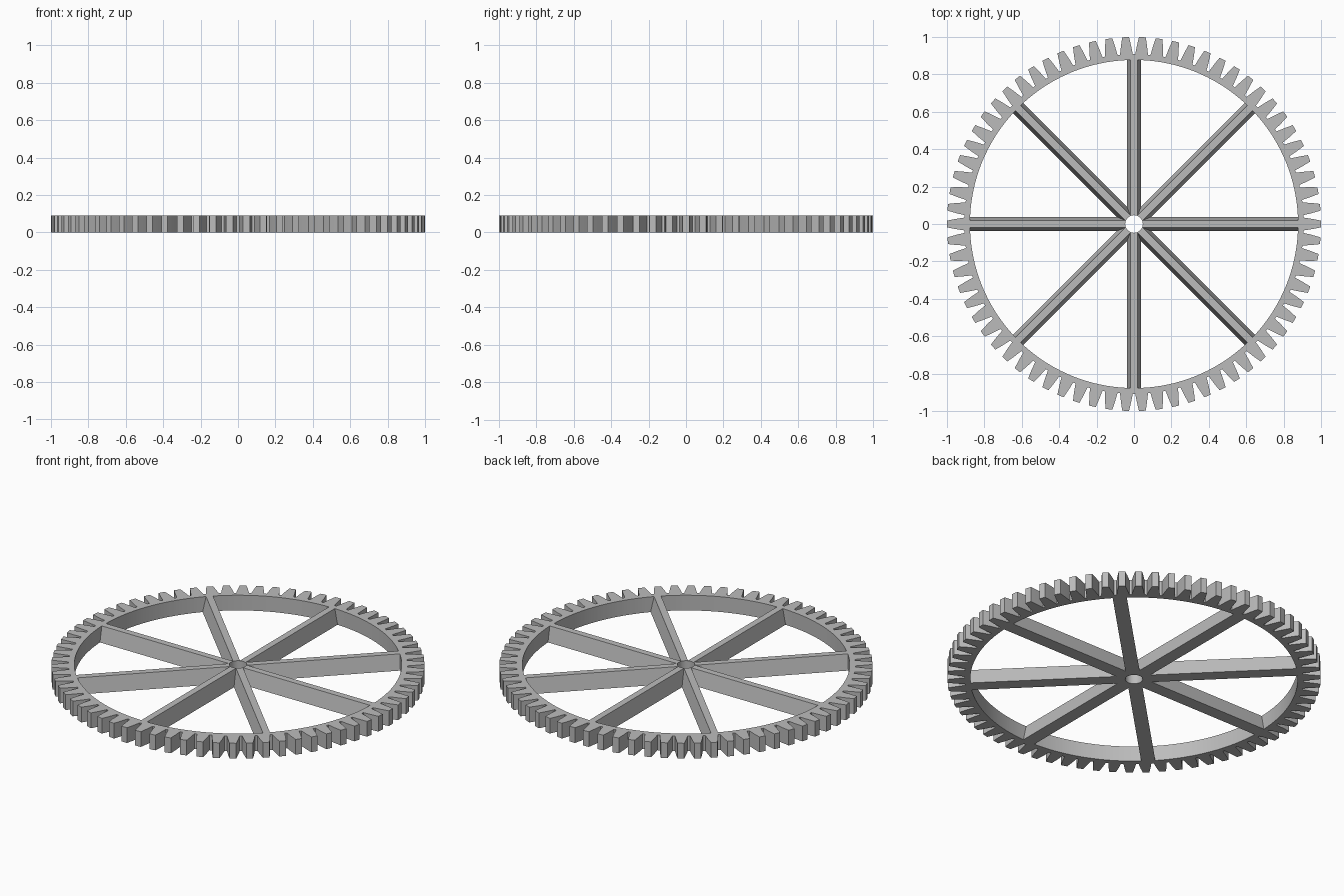
import bpy, bmesh
from math import sin, cos, pi, radians
from mathutils import Matrix

TEETH = 70
HEIGHT = 0.09
INNER = 0.877
HOLE = 0.047

cube = bpy.data.objects.get("Cube")
if cube:
    bpy.data.objects.remove(cube, do_unlink=True)

grey = bpy.data.materials.new("plain grey")
grey.use_nodes = True
colour = (0.5, 0.5, 0.5, 1)
grey.diffuse_color = colour
grey.node_tree.nodes["Principled BSDF"].inputs["Base Color"].default_value = colour


def finish(name, bm):
    bmesh.ops.recalc_face_normals(bm, faces=bm.faces)
    mesh = bpy.data.meshes.new(name)
    bm.to_mesh(mesh)
    bm.free()
    mesh.materials.append(grey)
    obj = bpy.data.objects.new(name, mesh)
    bpy.context.collection.objects.link(obj)
    return obj


def smooth(obj):
    bpy.ops.object.select_all(action="DESELECT")
    obj.select_set(True)
    bpy.context.view_layer.objects.active = obj
    bpy.ops.object.shade_smooth_by_angle(angle=radians(15))


# Toothed rim: half a tooth as (radius, half width), mirrored and repeated
half_tooth = [(0.908, 0.034), (0.955, 0.027), (1.0, 0.018)]
tooth = [(r, -w / r) for r, w in half_tooth] + [(r, w / r) for r, w in reversed(half_tooth)]
outline = [(r, a + 2 * pi * i / TEETH) for i in range(TEETH) for r, a in tooth]

bm = bmesh.new()
rings = []
for z in (0, HEIGHT):
    rings.append([bm.verts.new((r * cos(a), r * sin(a), z)) for r, a in outline])
    rings.append([bm.verts.new((INNER * cos(a), INNER * sin(a), z)) for r, a in outline])
low_out, low_in, top_out, top_in = rings
count = len(outline)
for a, b in ((low_out, top_out), (top_out, top_in), (top_in, low_in), (low_in, low_out)):
    for i in range(count):
        j = (i + 1) % count
        bm.faces.new((a[i], a[j], b[j], b[i]))
rim = finish("toothed_rim", bm)
smooth(rim)

# Spokes: four tapered bars crossing at the centre
bm = bmesh.new()
section = [(-0.038, 0), (0.038, 0), (0.019, HEIGHT), (-0.019, HEIGHT)]
reach = INNER + 0.002
for k in range(4):
    turn = Matrix.Rotation(k * pi / 4, 4, "Z")
    ends = [[bm.verts.new(turn @ Matrix.Translation((x, y, z)).to_translation())
             for y, z in section] for x in (-reach, reach)]
    bm.faces.new(ends[0])
    bm.faces.new(ends[1])
    for i in range(4):
        j = (i + 1) % 4
        bm.faces.new((ends[0][i], ends[0][j], ends[1][j], ends[1][i]))
spokes = finish("spokes", bm)

# Axle hole cut through the crossing
bm = bmesh.new()
bmesh.ops.create_cone(bm, cap_ends=True, segments=48, radius1=HOLE, radius2=HOLE, depth=1)
cutter = finish("axle_hole_cutter", bm)
cutter.hide_render = True
cut = spokes.modifiers.new("axle_hole", "BOOLEAN")
cut.operation = "DIFFERENCE"
cut.solver = "EXACT"
cut.use_self = True
cut.object = cutter
bpy.context.view_layer.update()
graph = bpy.context.evaluated_depsgraph_get()
cut_mesh = bpy.data.meshes.new_from_object(spokes.evaluated_get(graph))
spokes.modifiers.clear()
spokes.data = cut_mesh
bpy.data.objects.remove(cutter, do_unlink=True)
smooth(spokes)
